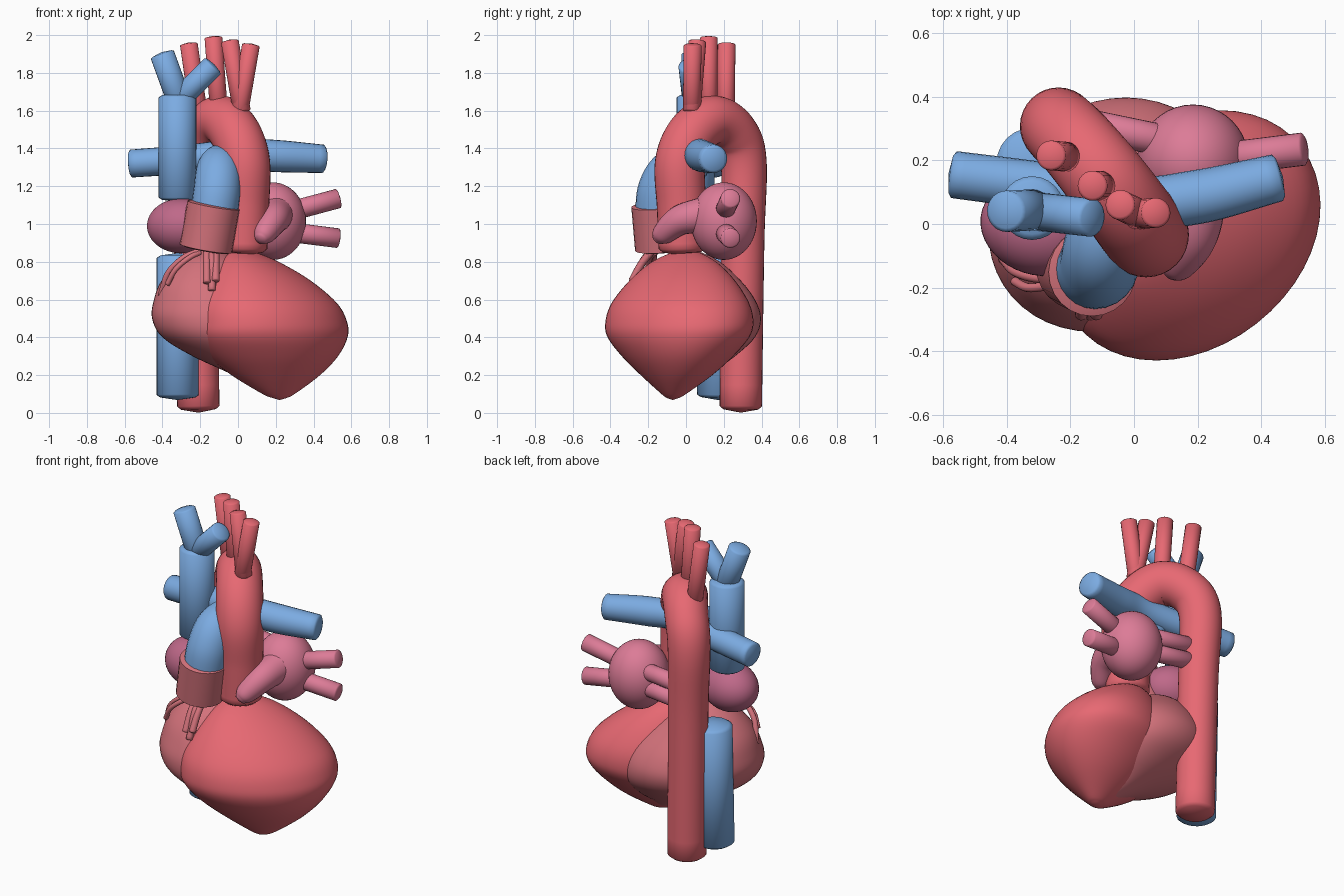
import bpy, bmesh, math
from mathutils import Vector

if "Cube" in bpy.data.objects:
    bpy.data.objects.remove(bpy.data.objects["Cube"])


def material(name, rgb):
    m = bpy.data.materials.new(name)
    m.diffuse_color = (*rgb, 1)
    m.use_nodes = True
    m.node_tree.nodes["Principled BSDF"].inputs["Base Color"].default_value = m.diffuse_color
    return m


RED = material("artery_red", (0.80, 0.14, 0.17))
ROSE = material("ventricle_rose", (0.66, 0.17, 0.20))
BLUE = material("vein_blue", (0.20, 0.41, 0.76))
PINK = material("atrium_pink", (0.72, 0.20, 0.31))
PLUM = material("atrium_plum", (0.52, 0.14, 0.25))


def spline(pts, steps):
    # Catmull-Rom through tuples of any length
    p = [Vector(q) for q in pts]
    p = [p[0] * 2 - p[1]] + p + [p[-1] * 2 - p[-2]]
    out = []
    for i in range(1, len(p) - 2):
        a, b, c, d = p[i - 1:i + 3]
        for k in range(steps):
            t = k / steps
            out.append(0.5 * (2 * b + (c - a) * t + (2 * a - 5 * b + 4 * c - d) * t * t
                              + (3 * b - a - 3 * c + d) * t ** 3))
    return out + [p[-2]]


def skin(name, rings, start, end, mat):
    # Bridge rings of points and close both ends with fans
    bm = bmesh.new()
    vr = [[bm.verts.new(c) for c in r] for r in rings]
    n = len(vr[0])
    for a, b in zip(vr, vr[1:]):
        for i in range(n):
            j = (i + 1) % n
            bm.faces.new((a[i], a[j], b[j], b[i]))
    for ring, tip in ((vr[0], start), (vr[-1], end)):
        v = bm.verts.new(tip)
        for i in range(n):
            bm.faces.new((ring[i], ring[(i + 1) % n], v))
    bmesh.ops.recalc_face_normals(bm, faces=bm.faces[:])
    me = bpy.data.meshes.new(name)
    bm.to_mesh(me)
    bm.free()
    ob = bpy.data.objects.new(name, me)
    bpy.context.collection.objects.link(ob)
    finish(ob, mat)


def finish(ob, mat):
    ob.data.materials.append(mat)
    bpy.ops.object.select_all(action='DESELECT')
    ob.select_set(True)
    bpy.context.view_layer.objects.active = ob
    bpy.ops.object.shade_smooth_by_angle(angle=math.radians(60))


def tube(name, pts, mat, r=None, sides=24, steps=8, cap=0.12):
    # Swept vessel; points are (x, y, z) with a shared r, or (x, y, z, r)
    path = spline([(*p, r) if r else p for p in pts], steps if len(pts) > 2 else 1)
    c = [q.to_3d() for q in path]
    last = len(c) - 1
    tan = [(c[min(i + 1, last)] - c[max(i - 1, 0)]).normalized() for i in range(last + 1)]
    u = tan[0].orthogonal().normalized()
    rings = []

    def ring(o, u, w, rad):
        return [o + rad * (u * math.cos(a) + w * math.sin(a))
                for a in (2 * math.pi * k / sides for k in range(sides))]
    for i, t in enumerate(tan):
        if i:
            u = tan[i - 1].rotation_difference(t) @ u
        w = t.cross(u)
        rad = path[i][3]
        rings.append(ring(c[i], u, w, rad))
        # softened rim at each end
        if i == 0:
            rings.insert(0, ring(c[i] - t * rad * cap, u, w, rad * .82))
        if i == last:
            rings.append(ring(c[i] + t * rad * cap, u, w, rad * .82))
    skin(name, rings, c[0] - tan[0] * path[0][3] * cap * 2,
         c[-1] + tan[-1] * path[-1][3] * cap * 2, mat)


def loft(name, sections, bottom, top, mat, shear=0, sides=48):
    # Horizontal ellipses (x, y, z, rx, ry), slanted in plan by shear
    rings = []
    for s in spline(sections, 5):
        k = shear * s[4]
        rx = math.sqrt(max(s[3] ** 2 - k * k, 1e-5))
        rings.append([(s[0] + rx * math.cos(a) + k * math.sin(a), s[1] + s[4] * math.sin(a), s[2])
                      for a in (2 * math.pi * j / sides for j in range(sides))])
    skin(name, rings, bottom, top, mat)


def ball(name, loc, radii, mat, turn=0):
    bpy.ops.mesh.primitive_uv_sphere_add(segments=40, ring_count=24, radius=1, location=loc)
    ob = bpy.context.object
    ob.name = name
    ob.scale = radii
    ob.rotation_euler.z = turn
    finish(ob, mat)


# Ventricles
loft("left_ventricle", [
    (.22, -.07, .078, .035, .03), (.215, -.065, .1, .085, .065), (.20, -.05, .2, .235, .19),
    (.185, -.045, .3, .345, .295), (.175, -.04, .4, .405, .375), (.17, -.035, .48, .408, .392),
    (.15, -.03, .58, .375, .365), (.11, -.02, .7, .275, .28), (.06, -.01, .8, .155, .17),
    (.02, 0, .86, .05, .05)],
    (.22, -.07, .068), (.01, 0, .872), RED, shear=.26)
loft("right_ventricle", [
    (.2, -.05, .09, .02, .02), (.10, 0, .2, .125, .12), (.03, .01, .3, .27, .25),
    (-.04, .02, .4, .36, .345), (-.08, .03, .5, .375, .367), (-.10, .03, .6, .345, .335),
    (-.13, .02, .7, .275, .27), (-.15, .01, .8, .165, .17), (-.15, 0, .86, .07, .06)],
    (.2, -.05, .08), (-.15, 0, .875), ROSE, shear=.15)

# Atria
ball("left_atrium", (.185, .2, 1.015), (.175, .175, .205), PINK)
ball("right_atrium", (-.3, -.01, .99), (.185, .15, .145), PLUM, -.3)
tube("left_auricle", [(.2, .1, 1.05, .095), (.185, -.03, 1.02, .08), (.14, -.12, .95, .06),
                      (.12, -.15, .92, .035)], PINK, cap=.2)

# Aorta and its branches
tube("aorta", [(.03, -.02, .87, .125), (.035, -.025, 1.1, .13), (.035, -.03, 1.32, .135),
               (-.01, .03, 1.47, .135), (-.09, .14, 1.55, .13), (-.18, .25, 1.49, .125),
               (-.235, .305, 1.33, .122), (-.225, .30, .9, .115), (-.21, .29, .035, .112)],
     RED, sides=32, cap=.15)
for i, (a, b) in enumerate([((-.2, .21, 1.53), (-.26, .215, 1.95)),
                            ((-.1, .12, 1.58), (-.13, .12, 1.985)),
                            ((.02, .03, 1.6), (-.043, .06, 1.965)),
                            ((.0, .03, 1.55), (.068, .035, 1.945))]):
    tube(f"arch_branch_{i + 1}", [a, b], RED, r=.047)

# Great veins
tube("upper_vena_cava", [(-.32, .05, 1.14), (-.32, .05, 1.67)], BLUE, r=.1)
tube("upper_vein_right", [(-.3, .045, 1.62), (-.4, .04, 1.895)], BLUE, r=.065)
tube("upper_vein_left", [(-.31, .04, 1.66), (-.135, .02, 1.835)], BLUE, r=.06)
tube("lower_vena_cava", [(-.32, .19, .82), (-.32, .17, .095)], BLUE, r=.112)

# Pulmonary trunk and arteries
tube("pulmonary_outlet", [(-.17, -.13, .87), (-.13, -.15, 1.1)], ROSE, r=.14, cap=.05)
tube("pulmonary_trunk", [(-.13, -.145, 1.03, .125), (-.11, -.13, 1.18, .125),
                         (-.10, -.06, 1.29, .118), (-.08, .08, 1.34, .09)], BLUE)
tube("pulmonary_arteries", [(-.565, .155, 1.32, .074), (-.3, .12, 1.34, .076),
                            (0, .07, 1.37, .08), (.2, .085, 1.36, .085),
                            (.45, .145, 1.345, .075)], BLUE)

# Pulmonary veins
for i, (za, zb) in enumerate([(1.06, 1.135), (.96, .925)]):
    tube(f"left_pulmonary_vein_{i + 1}", [(.25, .2, za), (.53, .235, zb)], PINK, r=.052)
    tube(f"right_pulmonary_vein_{i + 1}", [(.15, .25, za + .02), (-.14, .31, za + .03)], PINK, r=.05)

# Coronary vessels
tube("coronary_outer", [(-.2, -.16, .86), (-.29, -.17, .82), (-.37, -.15, .74), (-.41, -.11, .62)],
     ROSE, r=.016, sides=12)
tube("coronary_inner", [(-.2, -.16, .85), (-.26, -.19, .82), (-.33, -.2, .76), (-.375, -.18, .68)],
     ROSE, r=.014, sides=12)
for i, (x, z) in enumerate([(-.165, .69), (-.138, .65), (-.118, .7)]):
    tube(f"coronary_front_{i + 1}", [(x, -.17, .87), (x, -.235, .79), (x, -.285, z)],
         ROSE, r=.02, sides=12)
